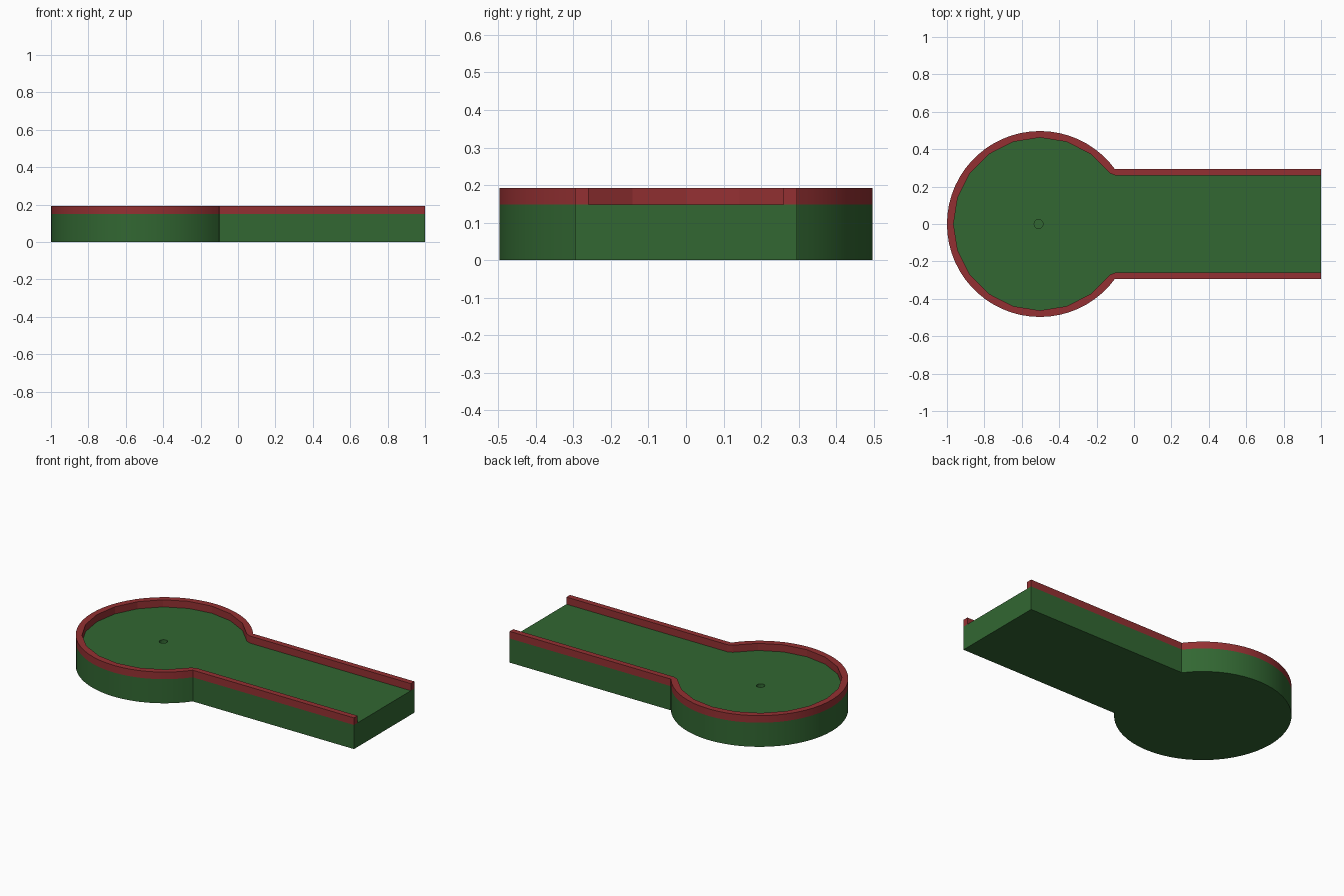
import bpy
import bmesh
from math import cos, sin, radians

if "Cube" in bpy.data.objects:
    bpy.data.objects.remove(bpy.data.objects["Cube"])

CENTRE_X = -0.503
BASE_TOP, RIM_TOP = 0.149, 0.193
LANE_END, NECK_X = 1.0, -0.1


def make_material(name, rgb):
    mat = bpy.data.materials.new(name)
    mat.use_nodes = True
    colour = (*rgb, 1.0)
    mat.diffuse_color = colour
    mat.node_tree.nodes["Principled BSDF"].inputs["Base Color"].default_value = colour
    return mat


def keyhole_path(radius, half_width, segments):
    """Open path: lane end, round the bowl, back to the lane end."""
    arc = []
    for i in range(segments + 1):
        a = radians(36 + 288 * i / segments)
        arc.append((CENTRE_X + radius * cos(a), radius * sin(a)))
    return ([(LANE_END, half_width), (NECK_X, half_width)] + arc
            + [(NECK_X, -half_width), (LANE_END, -half_width)])


def prism(name, outline, bottom, top, mat):
    bm = bmesh.new()
    face = bm.faces.new([bm.verts.new((x, y, bottom)) for x, y in outline])
    bmesh.ops.remove_doubles(bm, verts=bm.verts[:], dist=0.002)
    bm.faces.ensure_lookup_table()
    result = bmesh.ops.extrude_face_region(bm, geom=bm.faces[:], use_keep_orig=True)
    for v in result["geom"]:
        if isinstance(v, bmesh.types.BMVert):
            v.co.z = top
    bmesh.ops.recalc_face_normals(bm, faces=bm.faces[:])
    mesh = bpy.data.meshes.new(name)
    bm.to_mesh(mesh)
    bm.free()
    mesh.materials.append(mat)
    obj = bpy.data.objects.new(name, mesh)
    bpy.context.collection.objects.link(obj)
    return obj


def smooth(obj):
    bpy.ops.object.select_all(action="DESELECT")
    obj.select_set(True)
    bpy.context.view_layer.objects.active = obj
    bpy.ops.object.shade_smooth_by_angle(angle=radians(15))


green = make_material("felt green", (0.032, 0.135, 0.032))
red = make_material("rim red", (0.295, 0.030, 0.032))

outer = keyhole_path(0.497, 0.295, 48)
inner = keyhole_path(0.462, 0.26, 16)

# Solid keyhole-shaped base with a small cup sunk into the bowl
base = prism("course_base", outer, 0, BASE_TOP, green)
cup_ring = [(-0.51 + 0.024 * cos(radians(a)), 0.024 * sin(radians(a)))
            for a in range(0, 360, 30)]
cutter = prism("cup_cutter", cup_ring, 0.05, 0.3, green)
cutter.hide_render = True
cut = base.modifiers.new("cup", "BOOLEAN")
cut.operation = "DIFFERENCE"
cut.solver = "EXACT"
cut.object = cutter
bpy.context.view_layer.objects.active = base
bpy.ops.object.modifier_apply(modifier=cut.name)
bpy.data.objects.remove(cutter)

# Raised rim along the edge, open at the lane end
rim = prism("border_rim", outer + inner[::-1], BASE_TOP, RIM_TOP, red)

for part in (base, rim):
    smooth(part)
